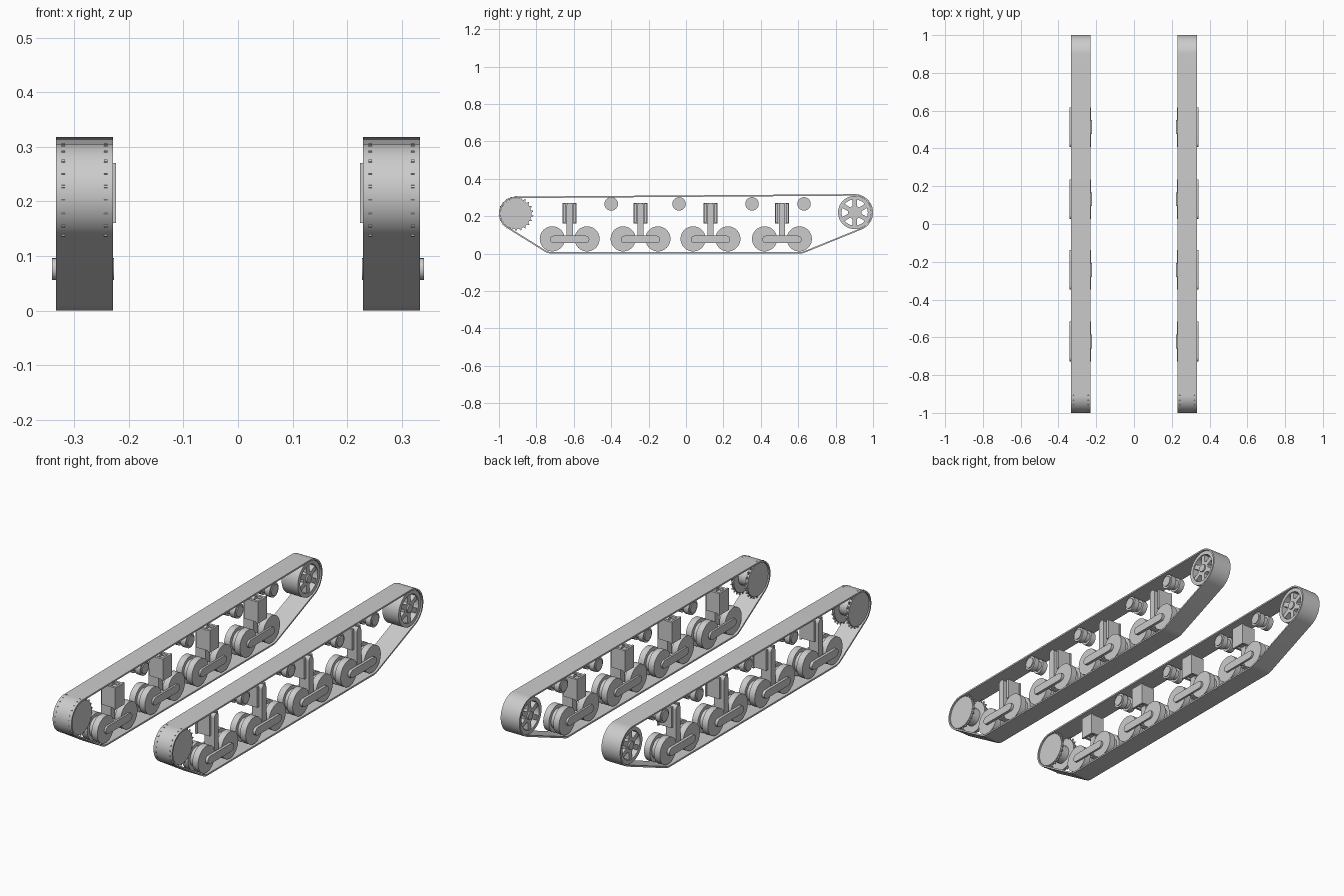
import bpy, bmesh, math
from mathutils import Matrix, Vector
from mathutils.geometry import convex_hull_2d

cube = bpy.data.objects.get("Cube")
if cube:
    bpy.data.objects.remove(cube)

steel = bpy.data.materials.new("grey_steel")
steel.use_nodes = True
GREY = (0.6, 0.6, 0.6, 1)
steel.diffuse_color = GREY
steel.node_tree.nodes["Principled BSDF"].inputs["Base Color"].default_value = GREY

MID = 0.281      # middle of one track across x
HALF = 0.052     # half the track width


def finish(name, bm, side):
    """Turn a bmesh built around the track middle into an object on one side."""
    for v in bm.verts:
        v.co.x = side * (MID + v.co.x)
    bmesh.ops.recalc_face_normals(bm, faces=bm.faces)
    mesh = bpy.data.meshes.new(name)
    bm.to_mesh(mesh)
    bm.free()
    mesh.materials.append(steel)
    ob = bpy.data.objects.new(name + ("_left" if side > 0 else "_right"), mesh)
    bpy.context.collection.objects.link(ob)
    bpy.context.view_layer.objects.active = ob
    ob.select_set(True)
    bpy.ops.object.shade_smooth_by_angle(angle=math.radians(35))
    ob.select_set(False)
    return ob


def box(bm, x0, x1, y0, y1, z0, z1, turn=None):
    m = Matrix.Translation(((x0 + x1) / 2, (y0 + y1) / 2, (z0 + z1) / 2))
    m = m @ Matrix.Diagonal((x1 - x0, y1 - y0, z1 - z0, 1))
    bmesh.ops.create_cube(bm, size=1, matrix=turn @ m if turn else m)


def lathe(bm, profile, y, z, steps=40, closed=False):
    """Spin (x, radius) points around the x direction."""
    pts = [bm.verts.new((x, y, z + r)) for x, r in profile]
    pairs = list(zip(pts, pts[1:] + pts[:1]))
    edges = [bm.edges.new(p) for p in (pairs if closed else pairs[:-1])]
    bmesh.ops.spin(bm, geom=pts + edges, cent=(0, y, z), axis=(1, 0, 0),
                   angle=math.tau, steps=steps, use_duplicate=False)
    bmesh.ops.remove_doubles(bm, verts=bm.verts, dist=1e-5)


def prism(bm, outline, x0, x1):
    """Extrude a (y, z) outline across x."""
    face = bm.faces.new([bm.verts.new((x0, y, z)) for y, z in outline])
    out = bmesh.ops.extrude_face_region(bm, geom=[face])["geom"]
    bmesh.ops.translate(bm, vec=(x1 - x0, 0, 0),
                        verts=[v for v in out if isinstance(v, bmesh.types.BMVert)])


def drum(bm, y, z, r, x0, x1, steps=40):
    lathe(bm, [(x0, 0), (x0, r), (x1, r), (x1, 0)], y, z, steps)


# Wheel layout along the track
SPROCKET = (-0.909, 0.214)
IDLER = (0.902, 0.22)
BOGIES = [-0.622, -0.243, 0.131, 0.513]
ROLLERS = [-0.40, -0.037, 0.353, 0.631]
AXLE_Z, SPREAD = 0.079, 0.093


def track_belt(side):
    circles = [(*SPROCKET, 0.091), (*IDLER, 0.098),
               (BOGIES[0] - SPREAD, AXLE_Z, AXLE_Z), (BOGIES[-1] + SPREAD, AXLE_Z, AXLE_Z)]
    samples = [(y, z, r, a * math.tau / 72) for y, z, r in circles for a in range(72)]
    at = lambda s, t: (s[0] + (s[2] - t) * math.cos(s[3]), s[1] + (s[2] - t) * math.sin(s[3]))
    hull = convex_hull_2d([Vector(at(s, 0)) for s in samples])
    bm = bmesh.new()
    rings = []
    for i in hull:
        s = samples[i]
        rings.append([bm.verts.new((x, *at(s, t)))
                      for x, t in ((-HALF, 0), (HALF, 0), (HALF, 0.008), (-HALF, 0.008))])
    for a, b in zip(rings, rings[1:] + rings[:1]):
        for k in range(4):
            n = (k + 1) % 4
            bm.faces.new((a[k], a[n], b[n], b[k]))
    finish("track_belt", bm, side)


def drive_sprocket(side):
    y, z = SPROCKET
    bm = bmesh.new()
    drum(bm, y, z, 0.045, -0.04, 0.04)
    for x in (-0.039, 0.039):
        drum(bm, y, z, 0.082, x - 0.007, x + 0.007, 44)
        # teeth around each rim
        for k in range(22):
            turn = Matrix.Translation((x, y, z)) @ Matrix.Rotation(k * math.tau / 22, 4, 'X')
            teeth = [turn @ Vector(p) for p in
                     ((0, -0.007, 0.079), (0, 0.007, 0.079), (0, 0.002, 0.093), (0, -0.002, 0.093))]
            prism(bm, [(p.y, p.z) for p in teeth], x - 0.003, x + 0.003)
    finish("drive_sprocket", bm, side)


def idler_wheel(side):
    y, z = IDLER
    bm = bmesh.new()
    lathe(bm, [(-0.045, 0.07), (-0.045, 0.089), (0.045, 0.089), (0.045, 0.07)], y, z, 44, True)
    drum(bm, y, z, 0.036, -0.04, 0.04)
    drum(bm, y, z, 0.02, -0.047, 0.047, 24)
    for k in range(6):
        turn = Matrix.Translation((0, y, z)) @ Matrix.Rotation(k * math.tau / 6, 4, 'X')
        box(bm, -0.04, 0.04, -0.012, 0.012, 0.03, 0.073, turn)
    finish("idler_wheel", bm, side)


def road_wheels(side):
    bm = bmesh.new()
    for c in BOGIES:
        for y in (c - SPREAD, c + SPREAD):
            lathe(bm, [(-0.044, 0), (-0.044, 0.067), (-0.012, 0.067), (-0.012, 0.05),
                       (0.012, 0.05), (0.012, 0.067), (0.044, 0.067), (0.044, 0)], y, AXLE_Z)
    finish("road_wheels", bm, side)


def bogie_arms(side):
    bm = bmesh.new()
    for c in BOGIES:
        # round-ended beams on both faces of the wheel pair
        ends = [(c + s * 0.085 + 0.02 * math.cos(a), 0.076 + 0.02 * math.sin(a))
                for s, base in ((1, -math.pi / 2), (-1, math.pi / 2))
                for a in (base + k * math.pi / 10 for k in range(11))]
        prism(bm, ends, 0.046, 0.06)
        prism(bm, ends, -0.054, -0.044)
        drum(bm, c, 0.076, 0.014, -0.05, 0.05, 20)
    finish("bogie_arms", bm, side)


def suspension_posts(side):
    bm = bmesh.new()
    for c in BOGIES:
        box(bm, -0.02, 0.035, c - 0.017, c + 0.017, 0.058, 0.255)
        drum(bm, c, 0.255, 0.017, -0.02, 0.035, 20)
    finish("suspension_posts", bm, side)


def hull_brackets(side):
    bm = bmesh.new()
    for c in BOGIES:
        box(bm, -0.058, -0.048, c - 0.037, c + 0.037, 0.16, 0.27)
        box(bm, -0.048, -0.018, c - 0.014, c + 0.014, 0.17, 0.26)
        for s in (-1, 1):
            a, b = sorted((c + s * 0.021, c + s * 0.034))
            box(bm, -0.05, 0.02, a, b, 0.165, 0.268)
    finish("hull_brackets", bm, side)


def return_rollers(side):
    bm = bmesh.new()
    for y in ROLLERS:
        lathe(bm, [(-0.045, 0), (-0.045, 0.027), (-0.04, 0.027), (-0.04, 0.036), (-0.012, 0.036),
                   (-0.012, 0.025), (0.012, 0.025), (0.012, 0.036), (0.04, 0.036),
                   (0.04, 0.027), (0.045, 0.027), (0.045, 0)], y, 0.266, 28)
    finish("return_rollers", bm, side)


for side in (1, -1):
    for build in (track_belt, drive_sprocket, idler_wheel, road_wheels, bogie_arms,
                  suspension_posts, hull_brackets, return_rollers):
        build(side)
